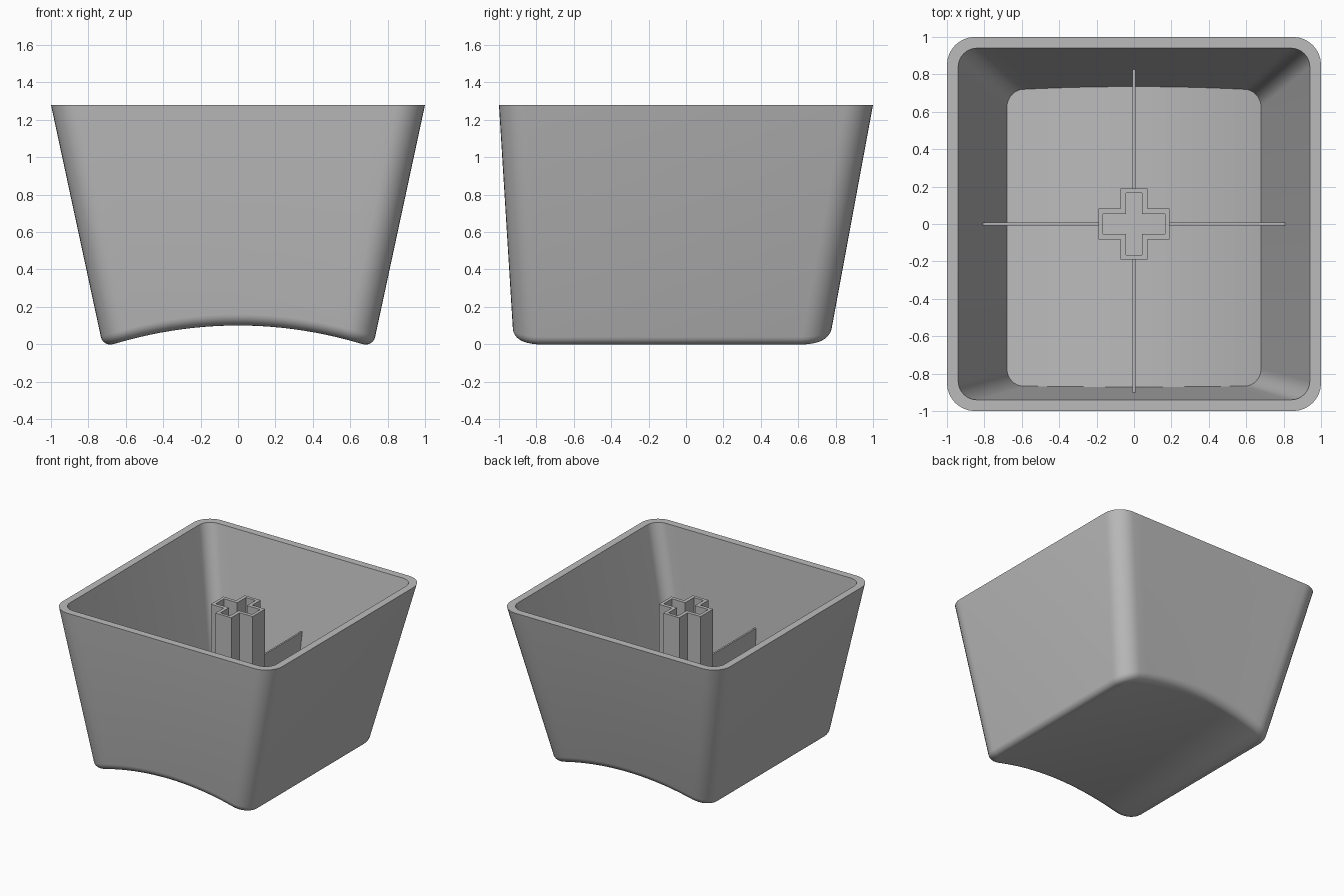
import bpy, bmesh, math

if "Cube" in bpy.data.objects:
    bpy.data.objects.remove(bpy.data.objects["Cube"])

TOP = 1.28       # rim height
WALL = 0.06      # wall thickness
FLOOR = 0.07     # floor thickness
SIDE, FRONT, BACK = 0.215, 0.062, 0.185   # inward lean of the walls per unit of depth

grey = bpy.data.materials.new("plain grey")
grey.diffuse_color = (0.5, 0.5, 0.5, 1)
grey.use_nodes = True
grey.node_tree.nodes["Principled BSDF"].inputs["Base Color"].default_value = grey.diffuse_color


def dish(x):
    """Height of the cylindrical hollow under the cap."""
    return 0.1 - 0.225 * x * x


def outline(z, inset, radius):
    """Rounded rectangle at height z: front run left to right, then back run right to left."""
    d = TOP - z
    hx, yf, yb = 1 - SIDE * d - inset, -1 + FRONT * d + inset, 1 - BACK * d - inset
    half = []                                   # (x, distance in from the front/back edge)
    for i in range(9):
        a = math.radians(90 * i / 8)
        half.append((-hx + radius * (1 - math.cos(a)), radius * (1 - math.sin(a))))
    w = hx - radius
    half += [(-w + 2 * w * i / 20, 0) for i in range(1, 20)]
    half += [(-x, e) for x, e in reversed(half[:9])]
    return [(x, yf + e) for x, e in half] + [(x, yb - e) for x, e in reversed(half)]


def flat_ring(bm, z, inset, radius):
    return [bm.verts.new((x, y, z)) for x, y in outline(z, inset, radius)]


def dished_ring(bm, lift, inset, radius):
    """Ring on the leaning walls whose height follows the dish."""
    base = outline(lift, inset, radius)
    verts = []
    for i, (x, y) in enumerate(base):
        for _ in range(3):
            z = dish(x) + lift
            x, y = outline(z, inset, radius)[i]
        verts.append(bm.verts.new((x, y, z)))
    return verts


def bridge(bm, a, b):
    n = len(a)
    for i in range(n):
        j = (i + 1) % n
        bm.faces.new((a[i], a[j], b[j], b[i]))


def cap(bm, ring):
    """Close a ring with strips running front to back."""
    n = len(ring)
    for i in range(n // 2 - 1):
        bm.faces.new((ring[i], ring[i + 1], ring[n - 2 - i], ring[n - 1 - i]))


def finish(bm, name, smooth=False):
    bmesh.ops.recalc_face_normals(bm, faces=bm.faces)
    mesh = bpy.data.meshes.new(name)
    bm.to_mesh(mesh)
    bm.free()
    mesh.materials.append(grey)
    obj = bpy.data.objects.new(name, mesh)
    bpy.context.collection.objects.link(obj)
    if smooth:
        bpy.ops.object.select_all(action='DESELECT')
        obj.select_set(True)
        bpy.context.view_layer.objects.active = obj
        bpy.ops.object.shade_smooth_by_angle(angle=math.radians(35))
    return obj


# Shell: dished base, rounded lower edge, leaning walls, flat rim, hollow inside
bm = bmesh.new()
fillet = 0.06
rings = []
for i in range(7):
    a = math.radians(90 * i / 6)
    inset = fillet * (1 - math.sin(a))
    rings.append(dished_ring(bm, fillet * (1 - math.cos(a)), inset, 0.15 - inset))
rings.append(flat_ring(bm, TOP, 0, 0.15))
rings.append(flat_ring(bm, TOP, WALL, 0.10))
rings.append(dished_ring(bm, FLOOR, WALL, 0.09))
for a, b in zip(rings, rings[1:]):
    bridge(bm, a, b)
cap(bm, rings[0])
cap(bm, rings[-1])
finish(bm, "shell", smooth=True)


# Stem: hollow cross-shaped post
def cross(length, wx, wy):
    quarter = [(length, wy), (wx, wy), (wx, length)]
    pts = list(quarter)
    pts += [(-x, y) for x, y in reversed(quarter)]
    pts += [(-x, -y) for x, y in quarter]
    pts += [(x, -y) for x, y in reversed(quarter)]
    return pts


bm = bmesh.new()
outer, inner = cross(0.19, 0.072, 0.082), cross(0.165, 0.044, 0.053)
loops = [[bm.verts.new((x, y, z)) for x, y in pts]
         for pts, z in ((outer, 0.13), (outer, 1.18), (inner, 1.18), (inner, 0.13))]
for k in range(4):
    bridge(bm, loops[k], loops[(k + 1) % 4])
finish(bm, "stem")


# Ribs: thin plates from the stem to each wall
def rib(name, dx, dy, lean):
    top, start, thick = 0.66, 0.17, 0.007
    reach = lambda z: 1 - WALL - lean * (TOP - z) + 0.02
    profile = [(start, top), (reach(top), top)]
    for i in range(8, -1, -1):
        u = start + (reach(0.08) - start) * i / 8
        profile.append((u, dish(u * dx) + 0.03))
    bm = bmesh.new()
    sides = [[bm.verts.new((u * dx - s * dy, u * dy + s * dx, z)) for u, z in profile]
             for s in (-thick, thick)]
    bridge(bm, *sides)
    for side in sides:
        bm.faces.new(side)
    finish(bm, name)


rib("right_rib", 1, 0, SIDE)
rib("left_rib", -1, 0, SIDE)
rib("back_rib", 0, 1, BACK)
rib("front_rib", 0, -1, FRONT)
